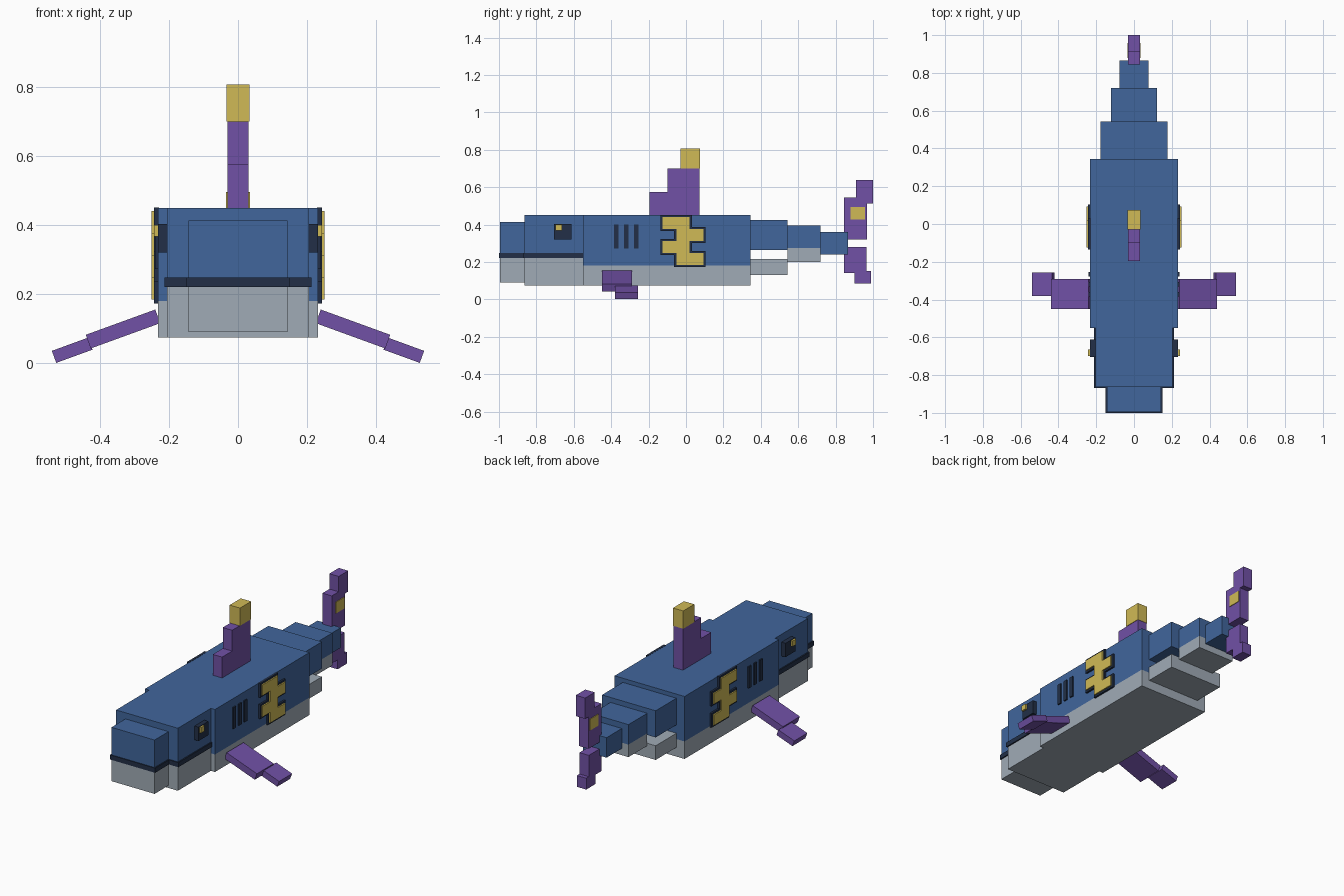
import bpy
import bmesh
import math
from mathutils import Matrix, Vector

cube = bpy.data.objects.get("Cube")
if cube:
    bpy.data.objects.remove(cube, do_unlink=True)


def material(name, rgb):
    lin = [((c / 255 + 0.055) / 1.055) ** 2.4 for c in rgb] + [1]
    mat = bpy.data.materials.new(name)
    mat.use_nodes = True
    mat.diffuse_color = lin
    mat.node_tree.nodes["Principled BSDF"].inputs["Base Color"].default_value = lin
    return mat


BLUE = material("ocean blue", (65, 102, 156))
GREY = material("belly grey", (160, 171, 182))
PURPLE = material("fin purple", (113, 81, 166))
YELLOW = material("mustard yellow", (208, 186, 86))
NAVY = material("dark navy", (34, 47, 71))
SIDES = (("left", 1), ("right", -1))


def finish(name, bm, mat):
    bmesh.ops.recalc_face_normals(bm, faces=bm.faces)
    mesh = bpy.data.meshes.new(name)
    bm.to_mesh(mesh)
    bm.free()
    mesh.materials.append(mat)
    obj = bpy.data.objects.new(name, mesh)
    bpy.context.collection.objects.link(obj)
    return obj


def box(name, mat, xs, ys, zs):
    """Box between pairs of limits on each axis."""
    size = [abs(b - a) for a, b in (xs, ys, zs)]
    mid = Vector([(a + b) / 2 for a, b in (xs, ys, zs)])
    bm = bmesh.new()
    bmesh.ops.create_cube(bm, size=1, matrix=Matrix.Translation(mid) @ Matrix.Diagonal((*size, 1)))
    return finish(name, bm, mat)


def centred(name, mat, half, ys, zs):
    return box(name, mat, (-half, half), ys, zs)


def plate(name, mat, side, inner, outer, outline):
    """Outline in the y-z plane, thickened along x."""
    bm = bmesh.new()
    face = bm.faces.new([bm.verts.new((side * inner, y, z)) for y, z in outline])
    new = bmesh.ops.extrude_face_region(bm, geom=[face])["geom"]
    verts = [v for v in new if isinstance(v, bmesh.types.BMVert)]
    bmesh.ops.translate(bm, verts=verts, vec=(side * (outer - inner), 0, 0))
    return finish(name, bm, mat)


def grow(outline, margin):
    """Offset a counter-clockwise right-angled outline outward."""
    result = []
    for i, p in enumerate(outline):
        p = Vector(p)
        before = (p - Vector(outline[i - 1])).normalized()
        after = (Vector(outline[(i + 1) % len(outline)]) - p).normalized()
        d = before + after
        result.append((p.x + d.y * margin, p.y - d.x * margin))
    return result


# Body and head
centred("body_back", BLUE, 0.232, (-0.55, 0.345), (0.18, 0.45))
centred("body_belly", GREY, 0.232, (-0.55, 0.345), (0.075, 0.18))
centred("head_top", BLUE, 0.205, (-0.863, -0.55), (0.235, 0.45))
centred("head_jaw", GREY, 0.205, (-0.863, -0.55), (0.075, 0.235))
centred("head_mouth_band", NAVY, 0.2125, (-0.869, -0.548), (0.22, 0.248))
centred("snout_top", BLUE, 0.143, (-0.995, -0.863), (0.235, 0.413))
centred("snout_jaw", GREY, 0.143, (-0.995, -0.863), (0.09, 0.235))
centred("snout_mouth_band", NAVY, 0.15, (-1.0, -0.86), (0.22, 0.248))

# Tapering tail
centred("tail_base", BLUE, 0.178, (0.345, 0.542), (0.265, 0.425))
centred("tail_base_belly", GREY, 0.178, (0.345, 0.542), (0.13, 0.215))
centred("tail_middle", BLUE, 0.122, (0.542, 0.72), (0.275, 0.395))
centred("tail_middle_belly", GREY, 0.122, (0.542, 0.72), (0.2, 0.275))
centred("tail_end", BLUE, 0.078, (0.72, 0.865), (0.24, 0.36))

# Tail fin
centred("tail_fin_upper", PURPLE, 0.031, (0.845, 0.968), (0.32, 0.545))
centred("tail_fin_upper_tip", PURPLE, 0.031, (0.91, 1.0), (0.512, 0.637))
centred("tail_fin_lower", PURPLE, 0.031, (0.845, 0.966), (0.14, 0.28))
centred("tail_fin_lower_tip", PURPLE, 0.031, (0.9, 0.99), (0.084, 0.152))
centred("tail_fin_patch", YELLOW, 0.035, (0.88, 0.958), (0.427, 0.495))

# Dorsal fin
centred("dorsal_fin_front", PURPLE, 0.031, (-0.195, -0.1), (0.45, 0.575))
centred("dorsal_fin", PURPLE, 0.031, (-0.1, 0.073), (0.45, 0.7))
centred("dorsal_fin_tip", YELLOW, 0.034, (-0.03, 0.075), (0.7, 0.807))

# Zigzag outline: four stacked rows, alternately shifted
left_edge, right_edge = [], []
step = 0.064
for row in range(4):
    start = -0.125 + 0.073 * (row % 2)
    top = 0.44 - step * row
    for z in (top, top - step):
        left_edge.append((start, z))
        right_edge.append((start + 0.145, z))
zigzag = left_edge + right_edge[::-1]

for label, side in SIDES:
    # Flank emblem with dark border
    plate(label + "_emblem_border", NAVY, side, 0.228, 0.243, grow(zigzag, 0.011))
    plate(label + "_emblem", YELLOW, side, 0.242, 0.251, zigzag)

    # Gills
    for i in range(3):
        y = -0.385 + 0.053 * i
        box(f"{label}_gill_{i + 1}", NAVY, (side * 0.23, side * 0.24),
            (y, y + 0.025), (0.272, 0.4))

    # Eye
    box(label + "_eye", NAVY, (side * 0.2, side * 0.232), (-0.705, -0.612), (0.32, 0.403))
    box(label + "_eye_glint", YELLOW, (side * 0.23, side * 0.243),
        (-0.698, -0.664), (0.367, 0.4))

    # Drooping side fin in two slabs
    for part, length, thick, ys, x, z in (
            ("fin", 0.214, 0.042, (-0.45, -0.29), 0.333, 0.099),
            ("fin_tip", 0.112, 0.037, (-0.38, -0.257), 0.48, 0.0375)):
        slab = box(f"{label}_{part}", PURPLE, (-length / 2, length / 2),
                   ys, (-thick / 2, thick / 2))
        slab.location = (side * x, 0, z)
        slab.rotation_euler.y = side * math.radians(20)
